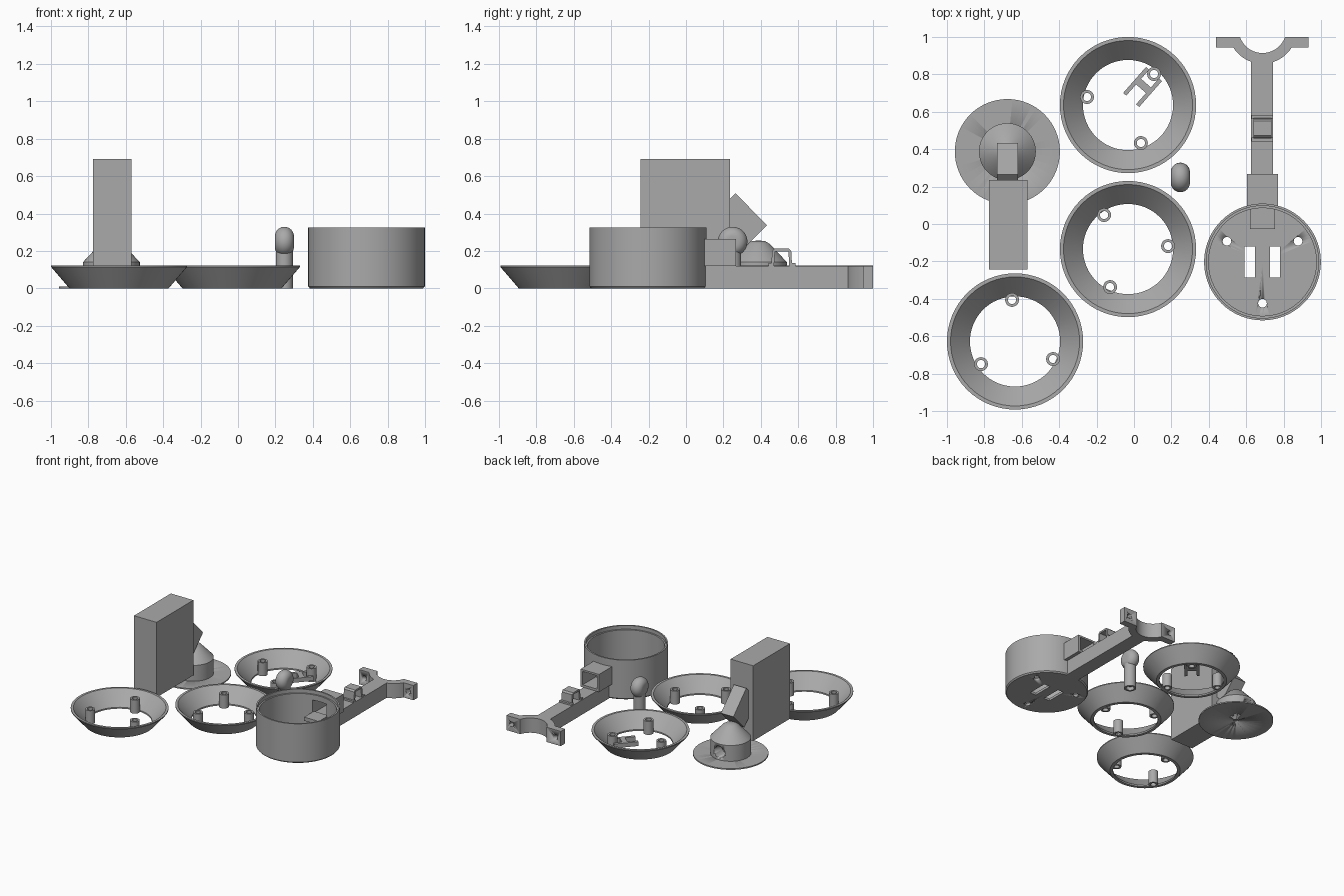
import bpy, bmesh, math
from mathutils import Matrix, Vector

if "Cube" in bpy.data.objects:
    bpy.data.objects.remove(bpy.data.objects["Cube"])

grey = bpy.data.materials.new("mid_grey")
grey.diffuse_color = (0.4, 0.4, 0.4, 1)
grey.use_nodes = True
grey.node_tree.nodes["Principled BSDF"].inputs["Base Color"].default_value = grey.diffuse_color


def finish(bm, name, loc=(0, 0, 0), smooth=False):
    bmesh.ops.recalc_face_normals(bm, faces=bm.faces)
    me = bpy.data.meshes.new(name)
    bm.to_mesh(me)
    bm.free()
    ob = bpy.data.objects.new(name, me)
    bpy.context.collection.objects.link(ob)
    ob.location = loc
    me.materials.append(grey)
    if smooth:
        bpy.ops.object.select_all(action='DESELECT')
        bpy.context.view_layer.objects.active = ob
        ob.select_set(True)
        bpy.ops.object.shade_smooth_by_angle(angle=math.radians(30))
    return ob


def lathe(name, profile, loc, steps=64, closed=True):
    """Spin an (r, z) profile about z; closed profiles make tubes."""
    bm = bmesh.new()
    vs = [bm.verts.new((r, 0, z)) for r, z in profile]
    n = len(vs)
    es = [bm.edges.new((vs[i], vs[(i + 1) % n])) for i in range(n if closed else n - 1)]
    bmesh.ops.spin(bm, geom=vs + es, cent=(0, 0, 0), axis=(0, 0, 1),
                   angle=2 * math.pi, steps=steps, use_merge=True)
    bmesh.ops.remove_doubles(bm, verts=bm.verts, dist=1e-5)
    return finish(bm, name, loc, True)


def box(name, x0, x1, y0, y1, z0, z1):
    bm = bmesh.new()
    bmesh.ops.create_cube(bm, size=1)
    for v in bm.verts:
        v.co = ((x0, x1)[v.co.x > 0], (y0, y1)[v.co.y > 0], (z0, z1)[v.co.z > 0])
    return finish(bm, name)


def rod(name, loc, r, depth, axis='Z', steps=32):
    bm = bmesh.new()
    rot = Matrix.Rotation(math.pi / 2, 4, 'X') if axis == 'Y' else Matrix()
    bmesh.ops.create_cone(bm, cap_ends=True, segments=steps, radius1=r, radius2=r,
                          depth=depth, matrix=rot)
    return finish(bm, name, loc, True)


def extrude(name, pts, axis, a, b):
    """Extrude an outline: axis Z takes (x, y) points, axis X takes (y, z)."""
    bm = bmesh.new()
    put = (lambda p: (p[0], p[1], a)) if axis == 'Z' else (lambda p: (a, p[0], p[1]))
    f = bm.faces.new([bm.verts.new(put(p)) for p in pts])
    g = bmesh.ops.extrude_face_region(bm, geom=[f])
    move = Vector((0, 0, b - a)) if axis == 'Z' else Vector((b - a, 0, 0))
    bmesh.ops.translate(bm, vec=move, verts=[v for v in g['geom'] if isinstance(v, bmesh.types.BMVert)])
    return finish(bm, name, smooth=True)


def cut(ob, cutters):
    for c in cutters:
        m = ob.modifiers.new("cut", 'BOOLEAN')
        m.operation, m.solver, m.object = 'DIFFERENCE', 'EXACT', c
        c.hide_render = True
        c.hide_set(True)


# Three flared rings, each with three hollow posts
rings = {(-0.636, -0.628): [(-0.652, -0.406), (-0.818, -0.749), (-0.433, -0.722)],
         (-0.032, -0.134): [(-0.16, 0.048), (0.182, -0.118), (-0.128, -0.337)],
         (-0.032, 0.636): [(-0.251, 0.679), (0.107, 0.802), (0.037, 0.433)]}
for (x, y), posts in rings.items():
    lathe("flared_ring", [(0.241, 0), (0.265, 0), (0.364, 0.115), (0.364, 0.122),
                          (0.345, 0.122), (0.241, 0.012)], (x, y, 0))
    for px, py in posts:
        lathe("ring_post", [(0.022, 0), (0.037, 0), (0.037, 0.11), (0.022, 0.11)], (px, py, 0), 24)

# Forked clip reaching in from one post
ux, uy = Vector((-0.66, -0.75)), Vector((0.75, -0.66))
hub = Vector((0.107, 0.802))


def clip_bar(name, a0, a1, b0, b1):
    corners = [hub + ux * a + uy * b for a, b in ((a0, b0), (a1, b0), (a1, b1), (a0, b1))]
    extrude(name, corners, 'Z', 0.02, 0.055)


for s in (-1, 1):
    clip_bar("clip_prong", 0.0, 0.185, s * 0.046 - 0.011, s * 0.046 + 0.011)
clip_bar("clip_bridge", 0.065, 0.105, -0.046, 0.046)

# Round stand: thin disc, drum with cone top and rear socket hole
sx, sy = -0.677, 0.387
disc = lathe("stand_disc", [(0, 0), (0.281, 0), (0.281, 0.01), (0, 0.01)], (sx, sy, 0), closed=False)
cut(disc, [rod("disc_hole_cutter", (sx, sy, 0), 0.018, 0.1)])
drum = lathe("stand_drum", [(0, 0.009), (0.152, 0.009), (0.152, 0.14), (0.06, 0.238),
                            (0.035, 0.253), (0, 0.256)], (sx, sy, 0), closed=False)
cut(drum, [rod("drum_hole_cutter", (sx, sy + 0.13, 0.072), 0.048, 0.16, 'Y')])

# Tall block and the tilted block joining it to the stand
box("tall_block", -0.775, -0.57, -0.243, 0.235, 0.075, 0.692)
extrude("tilted_block", [(0.265, 0.508), (0.432, 0.337), (0.29, 0.195), (0.123, 0.366)],
        'X', -0.733, -0.62)

# Knob: rounded flat head on a hollow stem
bm = bmesh.new()
arc = [(0.028 + 0.051 * math.cos(t), 0.051 * math.sin(t))
       for t in [math.pi * (i / 16 - 0.5) for i in range(17)]]
vs = [bm.verts.new((h, r, 0)) for r, h in [(0, -0.051)] + arc + [(0, 0.051)]]
es = [bm.edges.new(p) for p in zip(vs, vs[1:])]
bmesh.ops.spin(bm, geom=vs + es, cent=(0, 0, 0), axis=(1, 0, 0), angle=2 * math.pi,
               steps=48, use_merge=True)
bmesh.ops.remove_doubles(bm, verts=bm.verts, dist=1e-5)
finish(bm, "knob_head", (0.248, 0.249, 0.25), True)
lathe("knob_stem", [(0, 0.03), (0.03, 0.03), (0.03, 0), (0.046, 0), (0.046, 0.22), (0, 0.22)],
      (0.248, 0.249, 0), 32, False)

# Cup with stepped rim, floor holes, slots and a wall opening
cx, cy = 0.687, -0.203
cup = lathe("cup", [(0, 0), (0.303, 0), (0.312, 0.01), (0.312, 0.325), (0.3, 0.325), (0.3, 0.295),
                    (0.288, 0.295), (0.288, 0.02), (0, 0.02)], (cx, cy, 0), 96, False)
cutters = [rod("floor_hole_cutter", (x, y, 0), 0.023, 0.2)
           for x, y in ((0.497, -0.092), (0.877, -0.092), (0.687, -0.424))]
cutters += [box("slot_cutter", x, x + 0.055, -0.285, -0.12, -0.1, 0.1) for x in (0.592, 0.726)]
cutters.append(box("wall_cutter", 0.622, 0.752, 0.03, 0.2, 0.14, 0.25))
cut(cup, cutters)

# Square socket behind the cup, with a tongue inside it
socket = box("socket", 0.603, 0.77, 0.085, 0.268, 0.12, 0.265)
cut(socket, [box("socket_cutter", 0.622, 0.752, 0.0, 0.4, 0.14, 0.25)])
box("socket_tongue", 0.62, 0.753, -0.027, 0.1, 0.12, 0.15)

# Arm with a curved fork and two drilled ears
box("arm", 0.626, 0.743, 0.095, 0.885, 0, 0.121)
ay, ri, ro = 1.041, 0.127, 0.184
ai, ao = math.asin(0.041 / ri), math.asin(0.096 / ro)


def curve(r, a0, a1, n=24):
    return [(cx + r * math.cos(t), ay - r * math.sin(t))
            for t in [a0 + (a1 - a0) * i / n for i in range(n + 1)]]


fork = extrude("fork", [(0.438, 1.0), (0.438, 0.945)] + curve(ro, math.pi - ao, ao)
               + [(0.932, 0.945), (0.932, 1.0)] + curve(ri, ai, math.pi - ai), 'Z', 0, 0.121)
cut(fork, [rod("ear_hole_cutter", (x, 0.97, 0.06), 0.02, 0.15, 'Y') for x in (0.485, 0.885)])

# Arched loop on top of the arm
extrude("loop", [(0.455, 0.115), (0.46, 0.2), (0.472, 0.212), (0.55, 0.212), (0.562, 0.2), (0.567, 0.115),
                 (0.552, 0.115), (0.547, 0.197), (0.475, 0.197), (0.47, 0.115)], 'X', 0.64, 0.735)
for y in (0.44, 0.562):
    box("loop_foot", 0.628, 0.743, y, y + 0.022, 0.115, 0.135)
